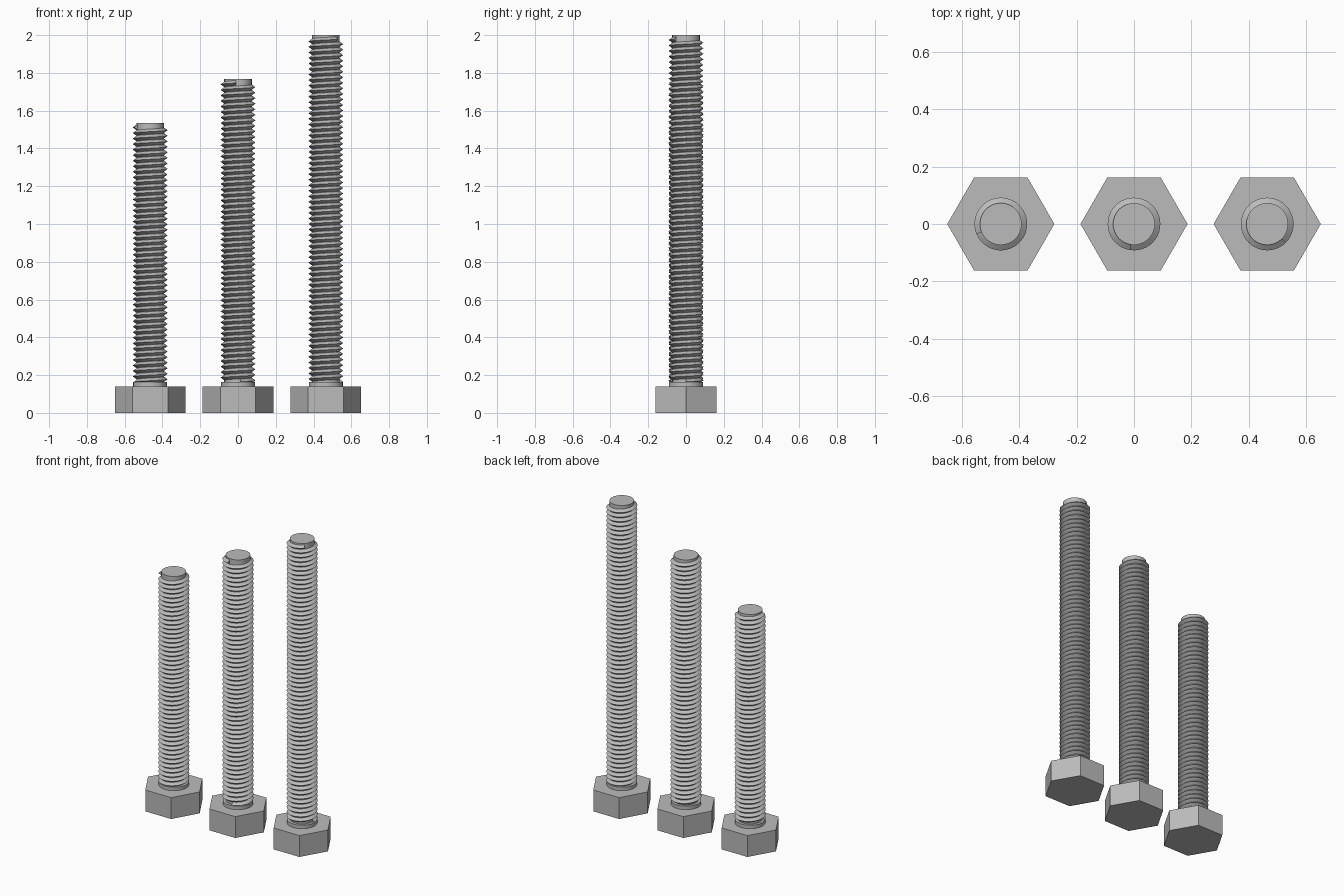
import bpy, bmesh
from math import pi, sin, cos, radians

cube = bpy.data.objects.get("Cube")
if cube:
    bpy.data.objects.remove(cube, do_unlink=True)

steel = bpy.data.materials.new("grey_steel")
steel.use_nodes = True
GREY = (0.5, 0.5, 0.5, 1)
steel.diffuse_color = GREY
steel.node_tree.nodes["Principled BSDF"].inputs["Base Color"].default_value = GREY

HEAD_H, HEAD_R = 0.14, 0.187
CORE_R, CREST_R = 0.073, 0.092
PITCH, STEPS = 0.0293, 40


def finish(name, bm, x, smooth=False):
    bmesh.ops.recalc_face_normals(bm, faces=bm.faces)
    mesh = bpy.data.meshes.new(name)
    bm.to_mesh(mesh)
    bm.free()
    mesh.materials.append(steel)
    obj = bpy.data.objects.new(name, mesh)
    obj.location.x = x
    bpy.context.collection.objects.link(obj)
    if smooth:
        bpy.ops.object.select_all(action='DESELECT')
        obj.select_set(True)
        bpy.context.view_layer.objects.active = obj
        bpy.ops.object.shade_smooth_by_angle(angle=radians(30))


def prism(name, x, radius, z0, z1, sides):
    bm = bmesh.new()
    ring = [bm.verts.new((radius * cos(2 * pi * i / sides),
                          radius * sin(2 * pi * i / sides), z0)) for i in range(sides)]
    base = bm.faces.new(ring)
    top = bmesh.ops.extrude_face_region(bm, geom=[base], use_keep_orig=True)["geom"]
    for v in top:
        if isinstance(v, bmesh.types.BMVert):
            v.co.z = z1
    finish(name, bm, x, sides > 6)


def thread(name, x, z_start, z_end, end_angle):
    """V-shaped ridge wound as a right-handed helix down from the tip."""
    bm = bmesh.new()
    profile = [(CORE_R - 0.001, -PITCH / 2), (CREST_R, 0), (CORE_R - 0.001, PITCH / 2)]
    count = int((z_end - z_start) / PITCH * STEPS)
    previous = None
    for i in range(count + 1):
        a = end_angle - 2 * pi * i / STEPS
        z = z_end - PITCH * i / STEPS
        row = [bm.verts.new((r * cos(a), r * sin(a), z + dz)) for r, dz in profile]
        if previous:
            for j in range(2):
                bm.faces.new((previous[j], previous[j + 1], row[j + 1], row[j]))
        if i in (0, count):
            bm.faces.new(row)
        previous = row
    finish(name, bm, x, True)


# Three bolts of rising length, each standing on its head
for label, x, top, angle in (("short", -0.465, 1.535, 203),
                             ("medium", 0, 1.768, 262),
                             ("long", 0.465, 2.0, 315)):
    prism(label + "_bolt_head", x, HEAD_R, 0, HEAD_H, 6)
    prism(label + "_bolt_collar", x, 0.09, HEAD_H, 0.163, 48)
    prism(label + "_bolt_core", x, CORE_R, HEAD_H, top, 48)
    thread(label + "_bolt_thread", x, 0.165, top - 0.022, radians(angle))
